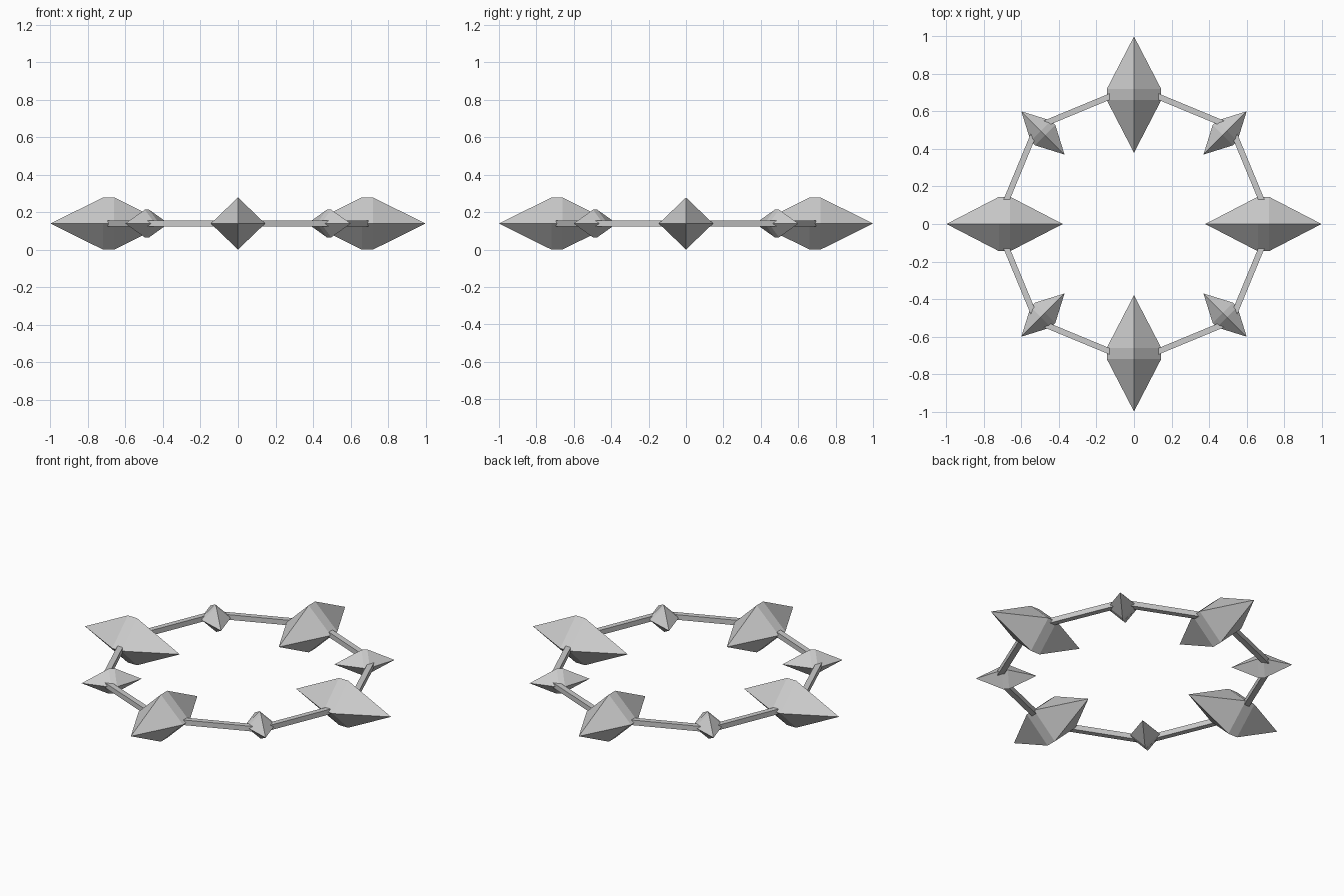
import bpy, bmesh, math
from mathutils import Matrix

if "Cube" in bpy.data.objects:
    bpy.data.objects.remove(bpy.data.objects["Cube"])

MID_Z = 0.139

grey = bpy.data.materials.new("plain grey")
grey.diffuse_color = (0.6, 0.6, 0.6, 1)
grey.use_nodes = True
grey.node_tree.nodes["Principled BSDF"].inputs["Base Color"].default_value = grey.diffuse_color


def finish(bm, name):
    bmesh.ops.recalc_face_normals(bm, faces=bm.faces)
    mesh = bpy.data.meshes.new(name)
    bm.to_mesh(mesh)
    bm.free()
    mesh.materials.append(grey)
    obj = bpy.data.objects.new(name, mesh)
    bpy.context.collection.objects.link(obj)
    return obj


def spike(name, angle, radius, half_len, band, half_w, half_h):
    """Diamond-section crystal lying along the radial direction."""
    bm = bmesh.new()
    inner = bm.verts.new((radius - half_len, 0, 0))
    outer = bm.verts.new((radius + half_len, 0, 0))
    section = [(half_w, 0), (0, half_h), (-half_w, 0), (0, -half_h)]
    a = [bm.verts.new((radius - band, y, z)) for y, z in section]
    b = [bm.verts.new((radius + band, y, z)) for y, z in section]
    for i in range(4):
        j = (i + 1) % 4
        bm.faces.new((inner, a[i], a[j]))
        bm.faces.new((a[i], b[i], b[j], a[j]))
        bm.faces.new((b[i], outer, b[j]))
    bm.transform(Matrix.Translation((0, 0, MID_Z)) @ Matrix.Rotation(angle, 4, 'Z'))
    return finish(bm, name)


# Alternating large and small spikes around the circle
for i in range(4):
    turn = i * math.pi / 2
    spike(f"large_spike_{i + 1}", turn, 0.69, 0.31, 0.03, 0.145, 0.139)
    spike(f"small_spike_{i + 1}", turn + math.pi / 4, 0.687, 0.163, 0.016, 0.077, 0.074)

# Octagonal connecting ring with a square section
bm = bmesh.new()
R, H = 0.733, 0.015
rings = []
for i in range(8):
    t = i * math.pi / 4
    rings.append([bm.verts.new((r * math.cos(t), r * math.sin(t), z))
                  for r, z in ((R - 0.017, MID_Z - H), (R + 0.017, MID_Z - H),
                               (R + 0.017, MID_Z + H), (R - 0.017, MID_Z + H))])
for i in range(8):
    p, q = rings[i], rings[(i + 1) % 8]
    for k in range(4):
        m = (k + 1) % 4
        bm.faces.new((p[k], q[k], q[m], p[m]))
finish(bm, "connecting_ring")
